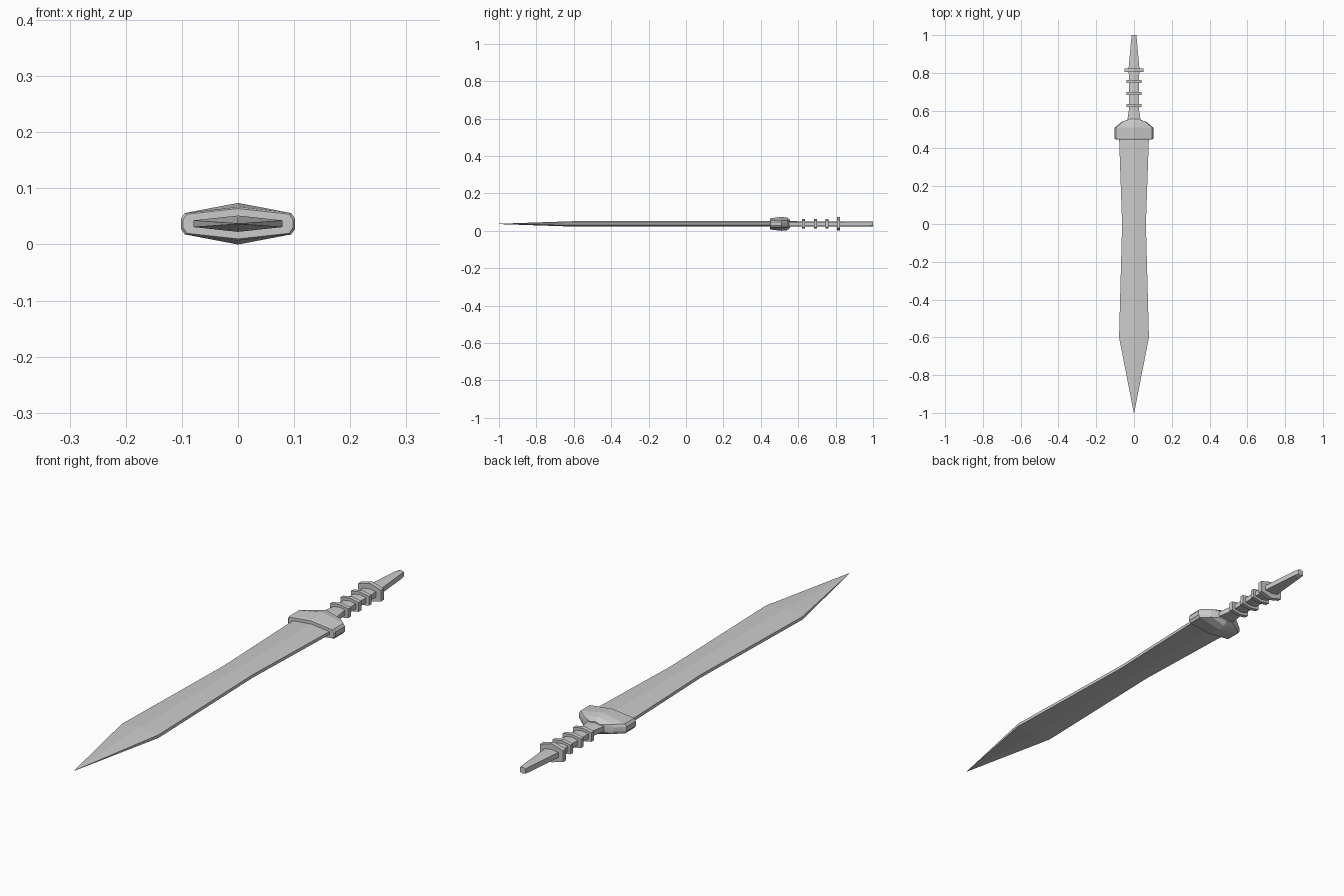
import bpy, bmesh

if "Cube" in bpy.data.objects:
    bpy.data.objects.remove(bpy.data.objects["Cube"])

ZC = 0.037  # height of the sword's centre plane


def loft(name, sections):
    """Skin mirrored profiles along y; each is (y, [(x, z), ...]) from side to ridge."""
    bm = bmesh.new()
    rings = []
    for y, quarter in sections:
        upper = quarter + [(-x, z) for x, z in reversed(quarter[:-1])]
        outline = upper + [(-x, -z) for x, z in upper]
        rings.append([bm.verts.new((x, y, ZC + z)) for x, z in outline])
    n = len(rings[0])
    for a, b in zip(rings, rings[1:]):
        for i in range(n):
            j = (i + 1) % n
            bm.faces.new((a[i], a[j], b[j], b[i]))
    bm.faces.new(rings[0])
    bm.faces.new(rings[-1])
    bmesh.ops.remove_doubles(bm, verts=bm.verts, dist=0.00001)
    bmesh.ops.recalc_face_normals(bm, faces=bm.faces)
    mesh = bpy.data.meshes.new(name)
    bm.to_mesh(mesh)
    bm.free()
    obj = bpy.data.objects.new(name, mesh)
    bpy.context.collection.objects.link(obj)
    return obj


def hexa(y, w, edge, ridge):
    return (y, [(w, edge), (0, ridge)])


def octa(y, w, edge, shoulder, ridge):
    return (y, [(w, edge), (w * 0.93, shoulder), (0, ridge)])


# Waisted blade with a central ridge and long point
loft("blade", [
    hexa(-1.0, 0.001, 0.0005, 0.001),
    hexa(-0.6, 0.079, 0.006, 0.0145),
    hexa(0.0, 0.063, 0.006, 0.0145),
    hexa(0.46, 0.079, 0.006, 0.0145),
])

# Domed guard
loft("guard", [
    octa(0.448, 0.098, 0.007, 0.017, 0.027),
    octa(0.453, 0.102, 0.009, 0.019, 0.030),
    octa(0.51, 0.102, 0.009, 0.019, 0.037),
    octa(0.54, 0.066, 0.008, 0.018, 0.034),
    octa(0.557, 0.022, 0.006, 0.014, 0.021),
])

# Grip, flaring into the guard
loft("grip", [
    hexa(0.54, 0.037, 0.010, 0.015),
    hexa(0.61, 0.026, 0.010, 0.014),
    hexa(0.815, 0.028, 0.010, 0.014),
])

# Tapered pommel spike
loft("pommel", [
    hexa(0.81, 0.030, 0.010, 0.014),
    hexa(0.985, 0.014, 0.010, 0.014),
    hexa(1.0, 0.012, 0.009, 0.013),
])

# Grip rings and the larger collar
for i, y in enumerate((0.628, 0.692, 0.755)):
    loft(f"grip_ring_{i + 1}", [hexa(y + d, 0.039, 0.018, 0.025) for d in (-0.008, 0.008)])
loft("collar", [hexa(y, 0.049, 0.022, 0.036) for y in (0.806, 0.824)])
